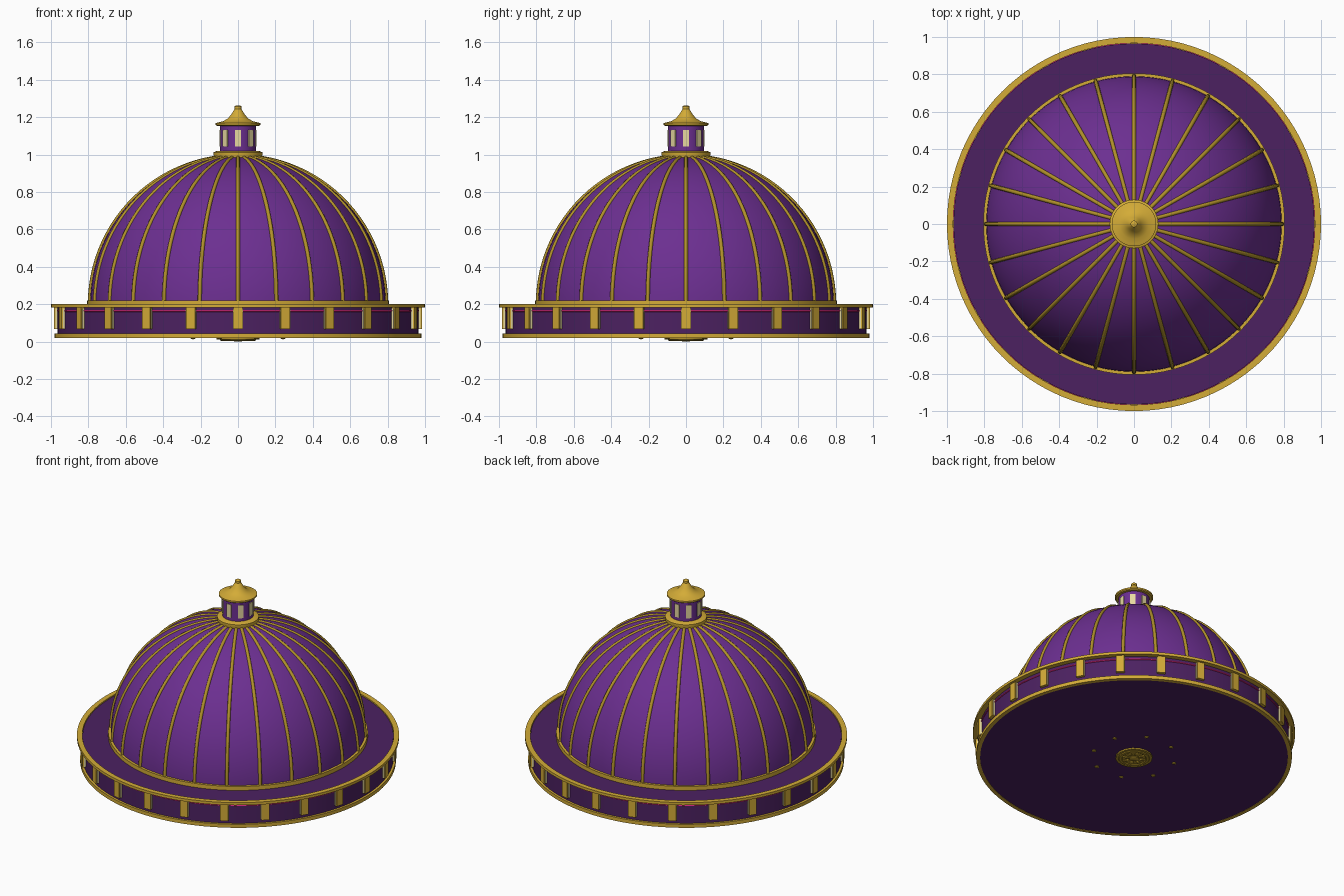
import bpy, bmesh, math
from mathutils import Matrix, Vector

if "Cube" in bpy.data.objects:
    bpy.data.objects.remove(bpy.data.objects["Cube"])


def srgb(r, g, b):
    def f(c):
        c /= 255
        return c / 12.92 if c <= 0.04045 else ((c + 0.055) / 1.055) ** 2.4
    return (f(r), f(g), f(b), 1)


def material(name, rgb):
    m = bpy.data.materials.new(name)
    m.diffuse_color = srgb(*rgb)
    m.use_nodes = True
    m.node_tree.nodes["Principled BSDF"].inputs["Base Color"].default_value = m.diffuse_color
    return m


VIOLET = material("dome violet", (108, 47, 145))
PLUM = material("drum plum", (76, 33, 97))
GOLD = material("gold", (212, 172, 55))
OLD_GOLD = material("rib gold", (176, 144, 42))
CREAM = material("window cream", (232, 218, 160))
PINK = material("pink trim", (215, 40, 125))


def finish(bm, name, mat, angle=35):
    bmesh.ops.recalc_face_normals(bm, faces=bm.faces)
    me = bpy.data.meshes.new(name)
    bm.to_mesh(me)
    bm.free()
    me.materials.append(mat)
    me.shade_smooth()
    me.set_sharp_from_angle(angle=math.radians(angle))
    ob = bpy.data.objects.new(name, me)
    bpy.context.collection.objects.link(ob)
    return ob


def lathe(name, profile, mat, segs=96, closed=False):
    """Spin an (r, z) profile around z; closed profiles make hollow rings."""
    bm = bmesh.new()
    rings = []
    for r, z in profile:
        if r < 1e-5:
            rings.append([bm.verts.new((0, 0, z))] * segs)
        else:
            rings.append([bm.verts.new((r * math.cos(a), r * math.sin(a), z))
                          for a in (2 * math.pi * i / segs for i in range(segs))])
    n = len(rings)
    for k in range(n if closed else n - 1):
        a, b = rings[k], rings[(k + 1) % n]
        for i in range(segs):
            j = (i + 1) % segs
            vs = list(dict.fromkeys((a[i], a[j], b[j], b[i])))
            bm.faces.new(vs)
    return finish(bm, name, mat)


def band(name, r0, r1, z0, z1, mat):
    return lathe(name, [(r0, z0), (r1, z0), (r1, z1), (r0, z1)], mat, closed=True)


def torus(name, R, r, z, mat, squash=1.0, segs=96):
    prof = [(R + r * math.cos(t), z + squash * r * math.sin(t))
            for t in (2 * math.pi * i / 8 for i in range(8))]
    return lathe(name, prof, mat, segs, closed=True)


def boxes(name, count, r_in, r_out, width, z0, z1, mat):
    """Boxes set around the z axis, facing outwards."""
    bm = bmesh.new()
    for i in range(count):
        m = (Matrix.Rotation(2 * math.pi * i / count, 4, 'Z')
             @ Matrix.Translation(((r_in + r_out) / 2, 0, (z0 + z1) / 2))
             @ Matrix.Diagonal((r_out - r_in, width, z1 - z0, 1)))
        bmesh.ops.create_cube(bm, size=1, matrix=m)
    return finish(bm, name, mat)


# Drum with its gold edge bands, pilasters and trim line
lathe("drum", [(0, 0.02), (0.965, 0.02), (0.965, 0.193), (0, 0.193)], PLUM)
band("drum_bottom_band", 0.955, 0.98, 0.018, 0.042, GOLD)
band("drum_top_band", 0.967, 1.0, 0.182, 0.2, GOLD)
boxes("drum_pilasters", 24, 0.95, 0.984, 0.05, 0.066, 0.182, GOLD)
boxes("drum_pilaster_backs", 24, 0.95, 0.976, 0.056, 0.07, 0.178, CREAM)
torus("drum_trim_line", 0.965, 0.005, 0.164, PINK)

# Dome shell and base ring
R, ZC = 0.79, 0.2
lathe("dome", [(R * math.cos(t), ZC + (R + 0.005) * math.sin(t))
               for t in (math.pi / 2 * i / 32 for i in range(32))]
      + [(0, ZC + R + 0.005)], VIOLET)
band("dome_base_ring", 0.76, 0.806, 0.19, 0.22, GOLD)

# Ribs: one bent tube repeated every 15 degrees
bm = bmesh.new()
STEPS, SIDES, TUBE = 24, 8, 0.011
for k in range(24):
    turn = Matrix.Rotation(2 * math.pi * k / 24, 3, 'Z')
    prev = None
    for i in range(STEPS + 1):
        t = math.radians(84) * i / STEPS
        out = Vector((math.cos(t), 0, math.sin(t)))
        ring = []
        for s in range(SIDES):
            a = 2 * math.pi * s / SIDES
            p = out * (R + 0.002 + TUBE * math.cos(a)) + Vector((0, TUBE * math.sin(a), 0))
            ring.append(bm.verts.new(turn @ p + Vector((0, 0, ZC))))
        if prev:
            for s in range(SIDES):
                q = (s + 1) % SIDES
                bm.faces.new((prev[s], prev[q], ring[q], ring[s]))
        prev = ring
finish(bm, "dome_ribs", OLD_GOLD, 60)

# Lantern on top: collar, body, windows, roof and tip
lathe("lantern_collar", [(0, 0.98), (0.125, 0.98), (0.13, 0.995), (0.13, 1.012),
                         (0.11, 1.02), (0, 1.02)], GOLD, 48)
lathe("lantern_body", [(0, 1.01), (0.096, 1.01), (0.096, 1.16), (0, 1.16)], VIOLET, 48)
boxes("lantern_windows", 8, 0.092, 0.1, 0.034, 1.042, 1.13, CREAM)
lathe("lantern_roof", [(0, 1.153), (0.112, 1.153), (0.119, 1.158), (0.119, 1.168),
                       (0.105, 1.172), (0.08, 1.178), (0.055, 1.192), (0.036, 1.214),
                       (0.024, 1.235), (0.014, 1.246), (0, 1.246)], GOLD, 48)
lathe("lantern_tip", [(0, 1.24), (0.018, 1.244), (0.018, 1.258), (0.012, 1.262),
                      (0, 1.262)], GOLD, 24)

# Underside: rosette and eight studs
lathe("rosette_plate", [(0, 0.025), (0.115, 0.025), (0.115, 0.01), (0, 0.01)], OLD_GOLD, 16)
torus("rosette_ring", 0.085, 0.012, 0.01, OLD_GOLD, 0.6, 32)
lathe("rosette_hub", [(0, 0.02), (0.03, 0.02), (0.03, 0.006), (0.018, 0), (0, 0)],
      OLD_GOLD, 16)
bm = bmesh.new()
for i in range(8):
    a = 2 * math.pi * (i + 0.5) / 8
    petal = (Matrix.Rotation(a, 4, 'Z') @ Matrix.Translation((0.055, 0, 0.01))
             @ Matrix.Diagonal((0.022, 0.012, 0.007, 1)))
    bmesh.ops.create_uvsphere(bm, u_segments=12, v_segments=6, radius=1, matrix=petal)
    stud = (Matrix.Translation((0.26 * math.cos(a), 0.26 * math.sin(a), 0.02))
            @ Matrix.Diagonal((0.014, 0.014, 0.008, 1)))
    bmesh.ops.create_uvsphere(bm, u_segments=12, v_segments=6, radius=1, matrix=stud)
finish(bm, "rosette_petals_and_studs", OLD_GOLD)
